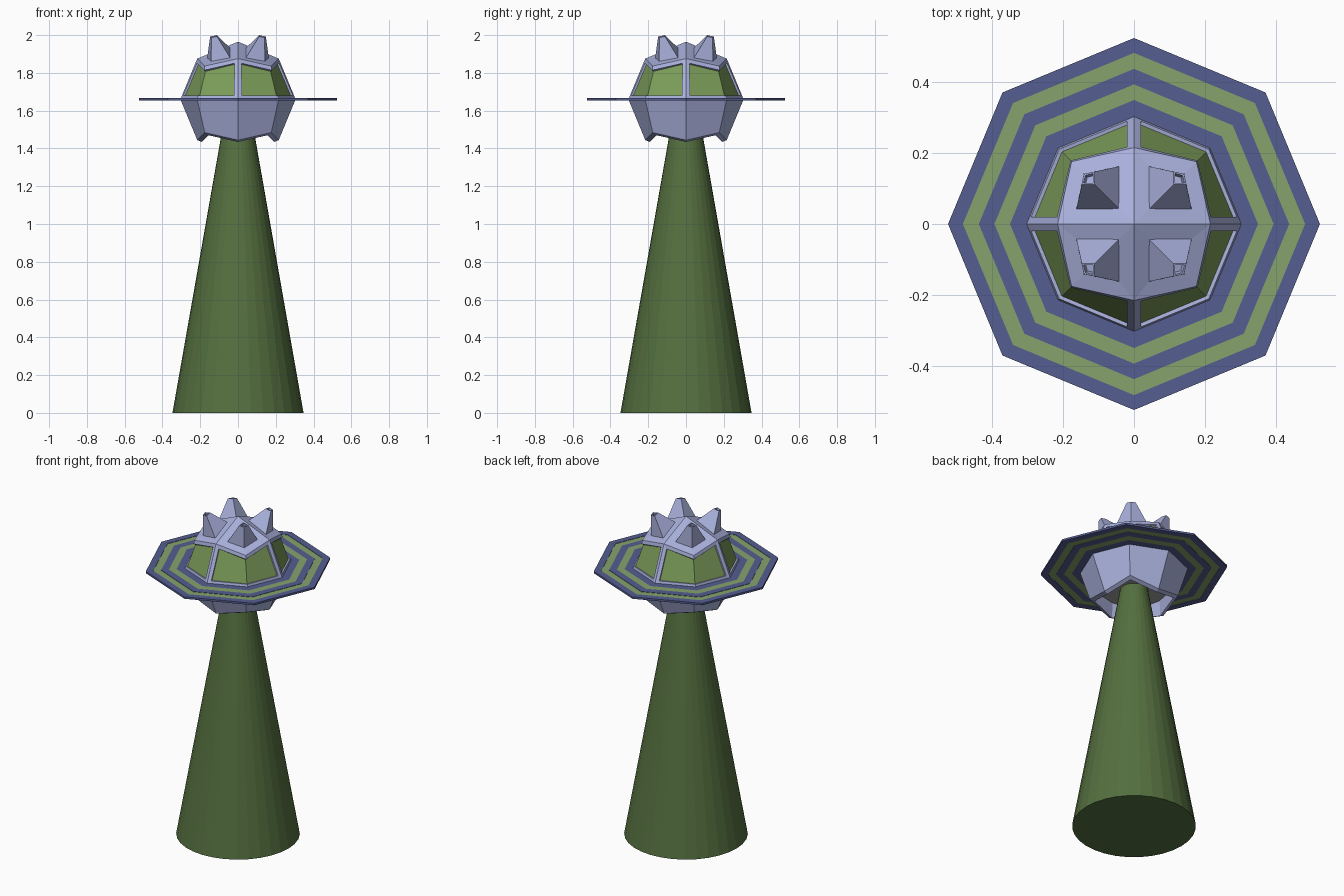
import bpy, bmesh, math
from mathutils import Vector

if "Cube" in bpy.data.objects:
    bpy.data.objects.remove(bpy.data.objects["Cube"])

CZ = 1.66   # height of the hull's equator
R = 0.305   # hull radius


def mat(name, c):
    m = bpy.data.materials.new(name)
    m.diffuse_color = (*c, 1)
    m.use_nodes = True
    m.node_tree.nodes["Principled BSDF"].inputs["Base Color"].default_value = m.diffuse_color
    return m


HULL = mat("pale_blue", (0.40, 0.44, 0.72))
GLASS = mat("window_green", (0.20, 0.33, 0.10))
BEAM = mat("beam_green", (0.09, 0.16, 0.05))
BLUE = mat("ring_blue", (0.09, 0.11, 0.28))
LIME = mat("ring_green", (0.24, 0.36, 0.15))
GREY = mat("underside_grey", (0.35, 0.35, 0.35))


def finish(name, bm, mats):
    me = bpy.data.meshes.new(name)
    bm.normal_update()
    bm.to_mesh(me)
    bm.free()
    for m in mats:
        me.materials.append(m)
    ob = bpy.data.objects.new(name, me)
    bpy.context.collection.objects.link(ob)
    return ob


def recess(bm, faces, frame, lip, depth):
    # flat frame, then a lip stepping inwards
    for t, d in ((frame, 0), (lip, -depth)):
        bm.normal_update()
        bmesh.ops.inset_region(bm, faces=faces, thickness=t, depth=d,
                               use_boundary=True, use_even_offset=True)


# Hull: a cube split once and pushed out to a sphere
bm = bmesh.new()
bmesh.ops.create_cube(bm, size=1)
bmesh.ops.subdivide_edges(bm, edges=bm.edges[:], cuts=1, use_grid_fill=True)
for v in bm.verts:
    v.co = v.co.normalized() * R + Vector((0, 0, CZ))
bm.normal_update()
top, bottom, sides = [], [], []
for f in bm.faces:
    if any(v.co.z > CZ + R * 0.95 for v in f.verts):
        top.append(f)
    elif any(v.co.z < CZ - R * 0.95 for v in f.verts):
        bottom.append(f)
    elif f.calc_center_median().z > CZ:
        sides.append(f)

# Four wrap-around windows, one per corner
for sx in (-1, 1):
    for sy in (-1, 1):
        pair = [f for f in sides if f.calc_center_median().x * sx > 0
                and f.calc_center_median().y * sy > 0]
        recess(bm, pair, 0.021, 0.002, 0.010)
        for f in pair:
            f.material_index = 1

# Hollow underside with a flat ceiling
recess(bm, bottom, 0.025, 0.002, 0.01)
for f in bottom:
    f.material_index = 2
    for v in f.verts:
        v.co.z = 1.53

# Four tapered horns with hollow tips
bm.normal_update()
bmesh.ops.inset_individual(bm, faces=top, thickness=0.045, use_even_offset=True)
tips = bmesh.ops.extrude_discrete_faces(bm, faces=top)["faces"]
for f in tips:
    c = f.calc_center_median()
    sx, sy = math.copysign(1, c.x), math.copysign(1, c.y)
    for v in f.verts:
        d = (v.co - c) * 0.30
        out = d.x * sx + d.y * sy
        v.co = Vector((0.128 * sx + d.x, 0.128 * sy + d.y, 1.993 - 0.2 * out))
bm.normal_update()
bmesh.ops.inset_individual(bm, faces=tips, thickness=0.006)
bmesh.ops.inset_individual(bm, faces=tips, thickness=0.001, depth=-0.025)
hull = finish("hull", bm, [HULL, GLASS, GREY])


# Striped octagonal ring, stepped bands
def band(name, r0, r1, half, m):
    bm = bmesh.new()
    prof = [(r0, -half), (r1, -half), (r1, half), (r0, half)]
    loops = []
    for i in range(8):
        a = i * math.pi / 4
        loops.append([bm.verts.new((r * math.cos(a), r * math.sin(a), CZ + z))
                      for r, z in prof])
    for i in range(8):
        p, q = loops[i], loops[(i + 1) % 8]
        for k in range(4):
            j = (k + 1) % 4
            bm.faces.new((p[k], q[k], q[j], p[j]))
    bmesh.ops.recalc_face_normals(bm, faces=bm.faces[:])
    return finish(name, bm, [m])


edges = [0.295, 0.35, 0.394, 0.438, 0.483, 0.525]
halves = [0.006, 0.006, 0.006, 0.004, 0.006]
for i, h in enumerate(halves):
    band(f"ring_band_{i + 1}", edges[i], edges[i + 1], h, LIME if i % 2 else BLUE)

# Light beam cone down to the ground
bm = bmesh.new()
bmesh.ops.create_cone(bm, cap_ends=True, segments=32, radius1=0.347,
                      radius2=0.078, depth=1.53)
bmesh.ops.translate(bm, verts=bm.verts[:], vec=(0, 0, 0.765))
finish("light_beam", bm, [BEAM])
